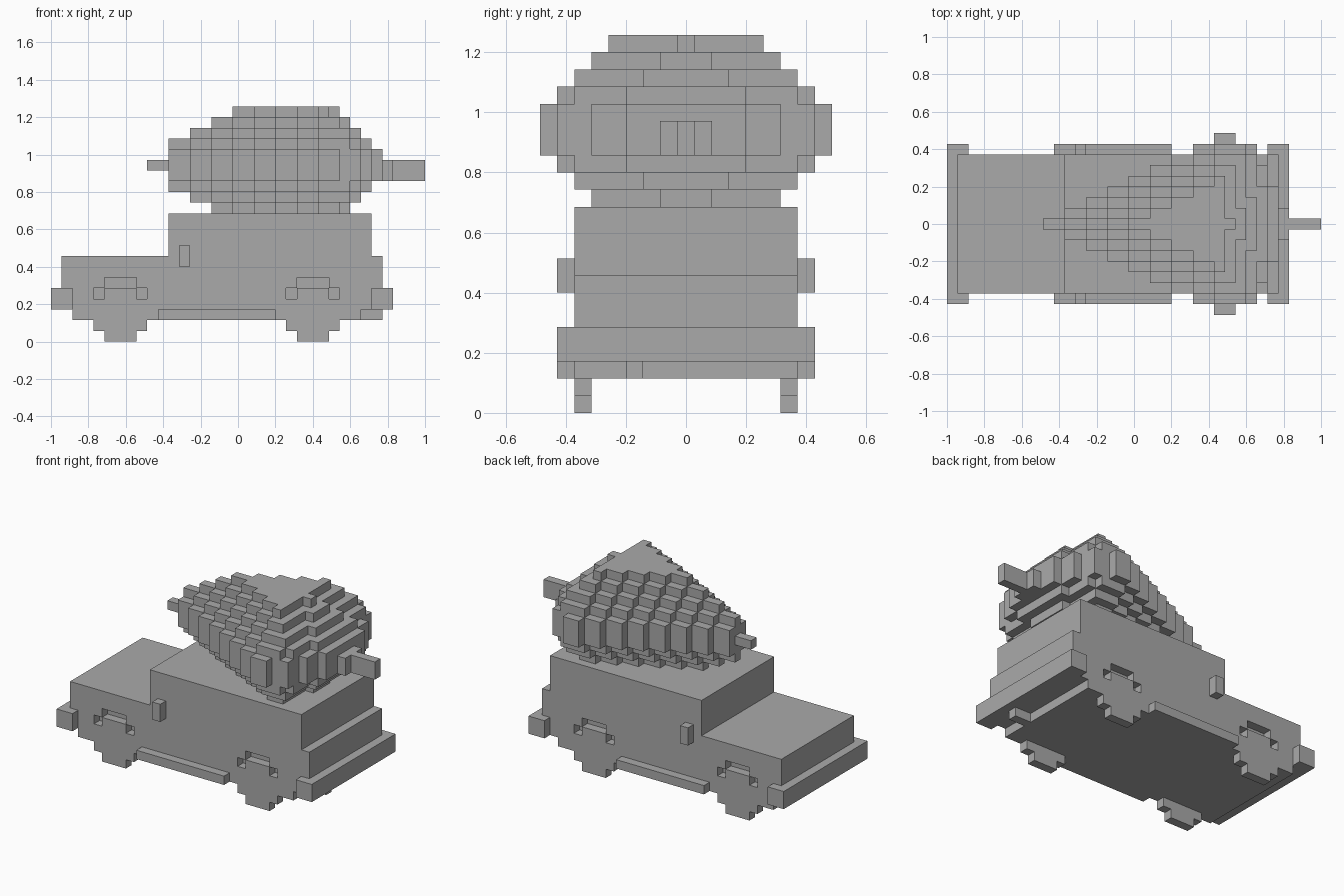
import bpy
import bmesh
from itertools import product

V = 2 / 35  # size of one block

if "Cube" in bpy.data.objects:
    bpy.data.objects.remove(bpy.data.objects["Cube"], do_unlink=True)

grey = bpy.data.materials.new("plain grey")
grey.use_nodes = True
grey.diffuse_color = (0.4, 0.4, 0.4, 1)
grey.node_tree.nodes["Principled BSDF"].inputs["Base Color"].default_value = (0.4, 0.4, 0.4, 1)


def block(x, y, z):
    """Cells of a box; each range is (start, end), end excluded."""
    return set(product(range(*x), range(*y), range(*z)))


def both_sides(cells):
    return cells | {(i, -j, k) for i, j, k in cells}


def build(name, cells):
    """Skin a set of cells with outer faces only, then merge flat areas."""
    bm = bmesh.new()
    verts = {}

    def corner(p):
        if p not in verts:
            verts[p] = bm.verts.new((p[0] * V - 1, (p[1] - 0.5) * V, p[2] * V))
        return verts[p]

    for cell in sorted(cells):
        for axis, side in product(range(3), (0, 1)):
            near = list(cell)
            near[axis] += 2 * side - 1
            if tuple(near) in cells:
                continue
            ring = []
            for a, b in ((0, 0), (1, 0), (1, 1), (0, 1)):
                p = list(cell)
                p[axis] += side
                p[(axis + 1) % 3] += a
                p[(axis + 2) % 3] += b
                ring.append(corner(tuple(p)))
            bm.faces.new(ring if side else ring[::-1])
    bmesh.ops.dissolve_limit(bm, angle_limit=0.01, verts=bm.verts[:], edges=bm.edges[:])
    mesh = bpy.data.meshes.new(name)
    bm.to_mesh(mesh)
    bm.free()
    mesh.materials.append(grey)
    obj = bpy.data.objects.new(name, mesh)
    bpy.context.collection.objects.link(obj)


# Wheels and the gaps around them
wide, side = (-6, 7), (6, 7)
wheel_cells, gap_cells = set(), set()
for label, c in (("front", 4), ("rear", 22)):
    tread = block((c + 1, c + 4), side, (0, 5))
    hub = block((c, c + 5), side, (1, 4))
    wheel = both_sides(tread | hub)
    arch = block((c, c + 5), side, (4, 5)) | block((c + 1, c + 4), side, (5, 6))
    build(label + "_wheels", wheel)
    wheel_cells |= wheel
    gap_cells |= both_sides(arch)

# Car body with hood, cabin and underside
body = block((1, 31), wide, (3, 8)) | block((11, 30), wide, (8, 12))
body |= block((2, 29), wide, (2, 3))
build("car_body", body - wheel_cells - gap_cells)

# Bumpers wrapping round the corners
outer = (7, 8)
build("front_bumper", block((0, 1), (-7, 8), (3, 5)) | both_sides(block((1, 2), outer, (3, 5))))
build("rear_bumper", block((31, 32), (-7, 8), (3, 5)) | both_sides(block((30, 31), outer, (3, 5))))

# Small side parts
build("side_sills", both_sides(block((10, 21), outer, (2, 3))))
build("side_mirrors", both_sides(block((12, 13), outer, (7, 9))))
build("exhaust_pipe", block((29, 31), (-3, -2), (2, 3)))

# Tapered fruit on the roof, in layers around its middle height
MIDDLE = 16
fruit = set()
for k in range(12, 22):
    d = max(abs(k - MIDDLE) - 1, 0)      # steps away from the wide band
    half = 8 - d
    flat = 4 - d if d else 3             # half width of the blunt end
    for j in range(half + 1):
        start = 9 + 2 * d + 2 * j
        if j == 0 and d == 0 and k != MIDDLE:
            start += 2
        end = 31 - d
        if j > flat:
            end -= 1
        if d == 0:
            end -= (j > 5) + 2 * (j == half)
        elif d == 1 and j == half:
            end -= 1
        fruit |= both_sides(block((start, end), (j, j + 1), (k, k + 1)))
build("fruit", fruit)

# Stem
build("stem", block((31, 32), (-1, 2), (15, 17)) | block((32, 35), (0, 1), (15, 17)))
